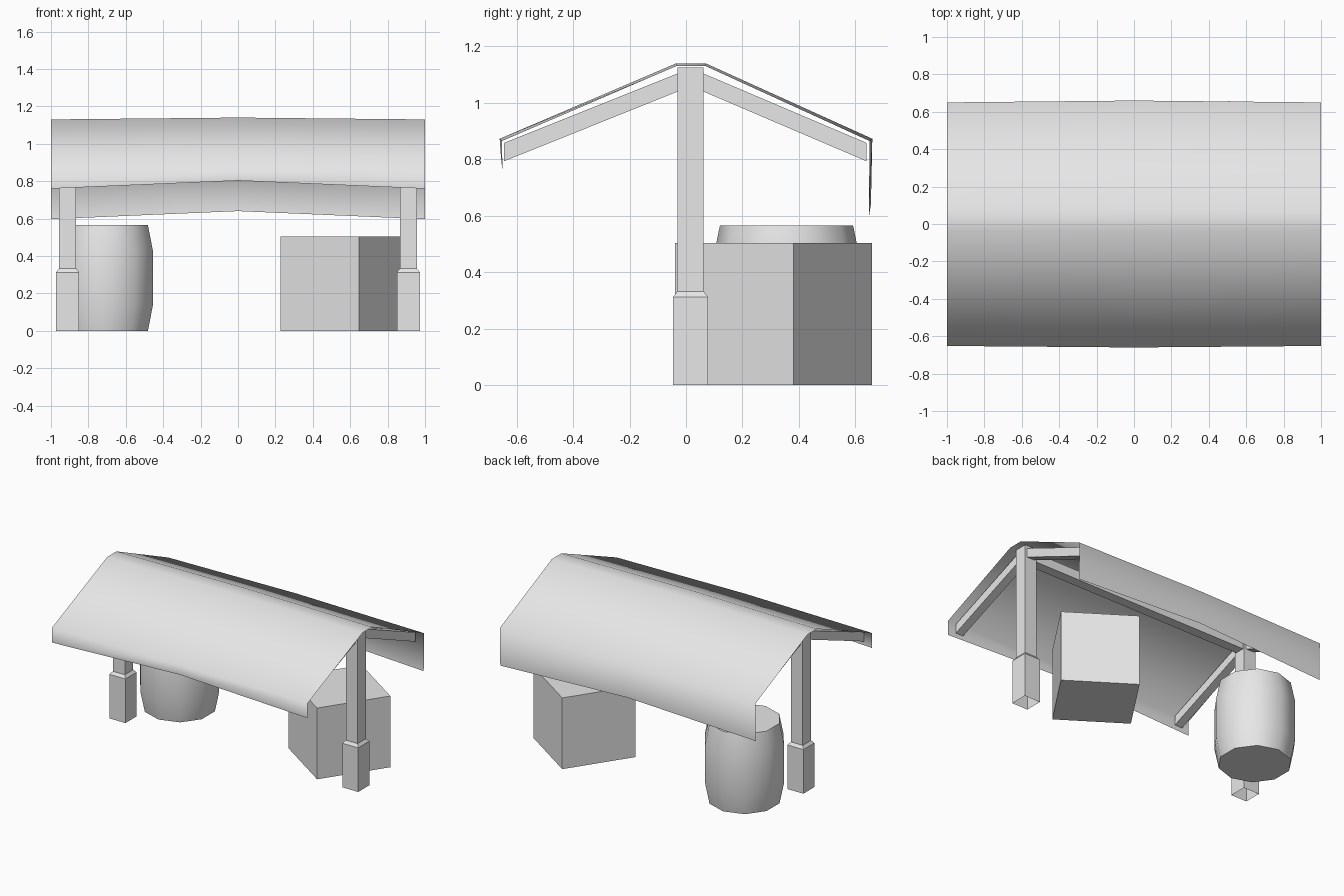
import bpy, bmesh, math
from mathutils import Matrix

if "Cube" in bpy.data.objects:
    bpy.data.objects.remove(bpy.data.objects["Cube"])

grey = bpy.data.materials.new("plain_grey")
grey.diffuse_color = (0.8, 0.8, 0.8, 1)
grey.use_nodes = True
grey.node_tree.nodes["Principled BSDF"].inputs["Base Color"].default_value = grey.diffuse_color


def finish(name, bm, fix_normals=True):
    if fix_normals:
        bmesh.ops.recalc_face_normals(bm, faces=bm.faces)
    me = bpy.data.meshes.new(name)
    bm.to_mesh(me)
    bm.free()
    me.materials.append(grey)
    ob = bpy.data.objects.new(name, me)
    bpy.context.collection.objects.link(ob)
    return ob


def rings_mesh(name, rings, cap_start=True, cap_end=True):
    """Bridge equal-length closed rings of points, with optional end caps."""
    bm = bmesh.new()
    loops = [[bm.verts.new(p) for p in r] for r in rings]
    for a, b in zip(loops, loops[1:]):
        for i in range(len(a)):
            j = (i + 1) % len(a)
            bm.faces.new((a[i], a[j], b[j], b[i]))
    if cap_start:
        bm.faces.new(loops[0][::-1])
    if cap_end:
        bm.faces.new(loops[-1])
    return finish(name, bm)


def square(cx, cy, h, z):
    return [(cx - h, cy - h, z), (cx + h, cy - h, z), (cx + h, cy + h, z), (cx - h, cy + h, z)]


def prism_x(name, profile, x0, x1):
    """Extrude a (y, z) profile along x."""
    return rings_mesh(name, [[(x, y, z) for y, z in profile] for x in (x0, x1)])


# cloth roof: thin sheet with hanging flaps, raised slightly mid-span
end = [(-0.65, 0.76), (-0.652, 0.865), (-0.035, 1.13), (0.07, 1.13), (0.65, 0.865), (0.648, 0.597)]
mid = [(-0.655, 0.803), (-0.66, 0.873), (-0.035, 1.14), (0.07, 1.14), (0.66, 0.873), (0.655, 0.64)]
bm = bmesh.new()
cols = [[bm.verts.new((x, y, z)) for y, z in p] for x, p in ((-1, end), (0, mid), (1, end))]
for a, b in zip(cols, cols[1:]):
    for i in range(len(a) - 1):
        bm.faces.new((a[i], b[i], b[i + 1], a[i + 1]))
roof = finish("roof_cloth", bm, False)
roof.data.shade_smooth()

# posts with wider feet, and a pair of sloping rafters on each
PY = 0.016
for side, sx in (("left", -1), ("right", 1)):
    cx = 0.911 * sx
    rings_mesh(side + "_post", [square(cx, PY, 0.046, z) for z in (0.32, 1.125)])
    rings_mesh(side + "_post_foot",
               [square(cx, PY, 0.062, 0), square(cx, PY, 0.062, 0.312), square(cx, PY, 0.047, 0.332)],
               cap_start=False)
    for end_name, y0, y1 in (("front", -0.03, -0.645), ("back", 0.062, 0.64)):
        prism_x(f"{side}_{end_name}_rafter",
                [(y0, 1.04), (y1, 0.793), (y1, 0.858), (y0, 1.104)], cx - 0.03, cx + 0.03)

# ridge beam between the posts
prism_x("ridge_beam", [(PY - 0.035, 1.04), (PY + 0.035, 1.04), (PY + 0.035, 1.104), (PY - 0.035, 1.104)],
        -0.87, 0.87)

# turned crate
bm = bmesh.new()
bmesh.ops.create_cube(bm, size=0.504)
bm.transform(Matrix.Translation((0.577, 0.31, 0.252)) @ Matrix.Rotation(math.atan2(0.42, 0.28), 4, 'Z'))
finish("crate", bm)

# ten-sided barrel
N = 10
barrel = rings_mesh("barrel", [
    [(-0.706 + r * math.sin(2 * math.pi * i / N), 0.356 + r * math.cos(2 * math.pi * i / N), z) for i in range(N)]
    for r, z in ((0.236, 0), (0.265, 0.142), (0.265, 0.423), (0.236, 0.565))])
for p in barrel.data.polygons:
    p.use_smooth = len(p.vertices) == 4
for e in barrel.data.edges:
    zs = [barrel.data.vertices[v].co.z for v in e.vertices]
    e.use_edge_sharp = max(zs) < 0.01 or min(zs) > 0.56
